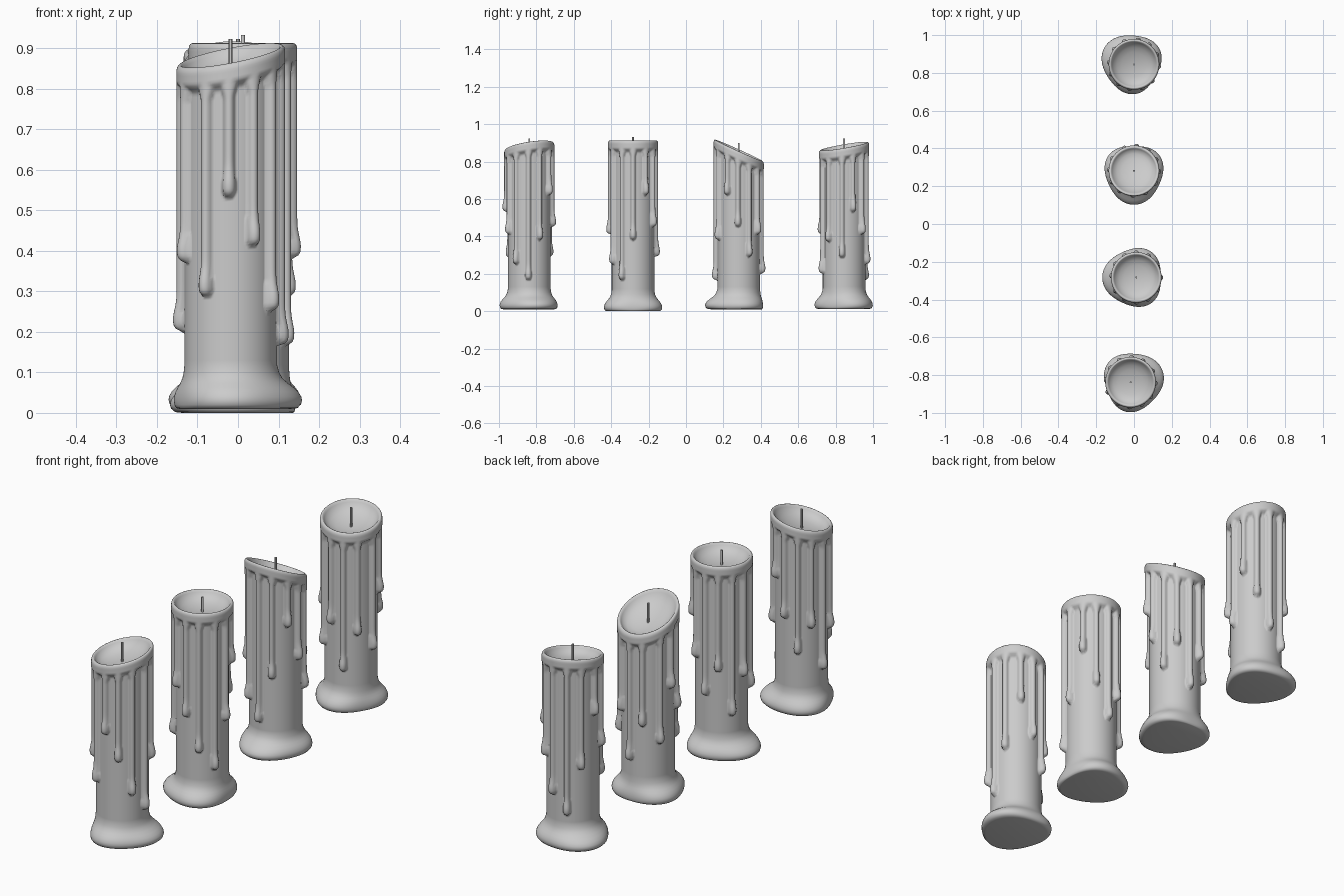
import bpy, bmesh, math
from math import radians, cos, sin, pi, sqrt, exp, hypot

if "Cube" in bpy.data.objects:
    bpy.data.objects.remove(bpy.data.objects["Cube"])

N, ROWS = 180, 110
BODY_R = 0.114

# (angle from the front in degrees, height of the drip's lower end)
DRIPS = [(-2, .53), (27, .41), (55, .25), (88, .165), (117, .38), (150, .62), (178, .45),
         (207, .29), (235, .41), (264, .20), (293, .37), (330, .285)]

# centre x, y, base z, top height, top slope x, slope y, drip rotation, puddle direction
CANDLES = [(-.018, -.838, .01, .882, .19, .15, 0, 20),
           (.012, -.283, .0, .912, 0, 0, -27, 180),
           (0, .282, .01, .86, -.04, -.45, -90, 270),
           (0, .845, .012, .882, -.08, .17, 115, 150)]


def smooth(a, b, x):
    t = min(1, max(0, (x - a) / (b - a)))
    return t * t * (3 - 2 * t)


def wax(a, z, depth, rot):
    """Thickness of the melted wax over the body."""
    h = .02 * (1 - smooth(.04, .065, depth))
    for ang, end in DRIPS:
        u = abs((a - radians(ang + rot - 90) + pi) % (2 * pi) - pi) * .125
        s = z - end
        if u > .04 or s < 0:
            continue
        bulb = exp(-((s - .03) / .035) ** 2)
        w = .0145 + .004 * bulb + .01 * (1 - smooth(.045, .09, depth))
        d = hypot(u, w - s) if s < w else u
        if d < w:
            h = max(h, (.02 + .009 * bulb) * sqrt(1 - (d / w) ** 2))
    return h


def candle(i, cx, cy, z0, top, gx, gy, rot, puddle):
    bm = bmesh.new()
    rings = []
    angs = [2 * pi * k / N for k in range(N)]

    def ring(f):
        vs = []
        for a in angs:
            r, z = f(a)
            vs.append(bm.verts.new((r * cos(a), r * sin(a), z)))
        rings.append(vs)

    def plane(a, r):
        return top + r * (gx * cos(a) + gy * sin(a))

    # spread puddle at the foot
    def foot(z, w):
        def f(a):
            d = a - radians(puddle)
            R = .155 + .015 * cos(d) + .01 * cos(3 * d)
            return BODY_R + (R - BODY_R) * w, z0 + z
        return f
    for z, w in [(0, .55), (.002, .8), (.01, .95), (.02, 1), (.03, .97), (.042, .85), (.053, .66),
                 (.064, .43), (.076, .22), (.09, .09), (.11, 0)]:
        ring(foot(z, w))

    # shaft with drips
    def shaft(v):
        def f(a):
            lo, hi = z0 + .12, plane(a, .13) - .014
            z = lo + (hi - lo) * v
            return BODY_R + wax(a, z, hi + .014 - z, rot), z
        return f
    for k in range(ROWS + 1):
        ring(shaft(k / ROWS))

    # rounded rim and melted bowl
    for r, dz in [(.1325, -.006), (.129, -.0015), (.125, 0), (.121, -.002), (.116, -.01),
                  (.107, -.022), (.09, -.034), (.065, -.043), (.035, -.048), (.012, -.05)]:
        ring(lambda a: (r, plane(a, r) + dz))

    for lo, hi in zip(rings, rings[1:]):
        for k in range(N):
            j = (k + 1) % N
            bm.faces.new((lo[k], lo[j], hi[j], hi[k]))
    bm.faces.new(rings[0][::-1])
    bm.faces.new(rings[-1])
    me = bpy.data.meshes.new(f"candle_{i}")
    bm.to_mesh(me)
    bm.free()
    me.shade_smooth()
    ob = bpy.data.objects.new(f"candle_{i}", me)
    ob.location = (cx, cy, 0)
    bpy.context.collection.objects.link(ob)

    # wick
    w0, w1 = top - .055, top + .04 if i != 2 else top + .02
    bpy.ops.mesh.primitive_cylinder_add(vertices=12, radius=.005, depth=w1 - w0,
                                        location=(cx, cy, (w0 + w1) / 2))
    bpy.context.object.name = f"wick_{i}"
    bpy.ops.object.shade_smooth_by_angle()


for i, c in enumerate(CANDLES, 1):
    candle(i, *c)
